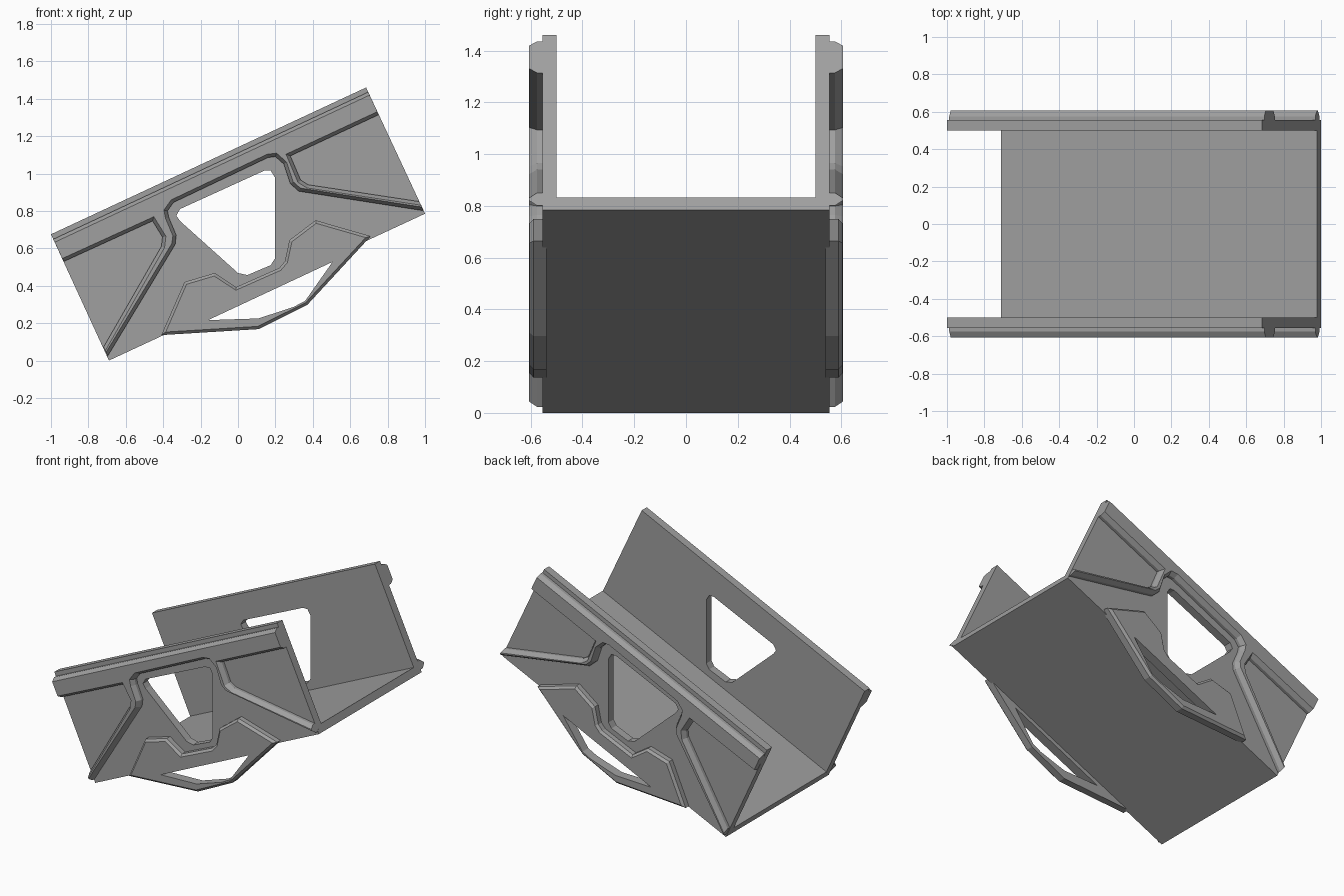
import bpy, bmesh
from mathutils import Vector

if "Cube" in bpy.data.objects:
    bpy.data.objects.remove(bpy.data.objects["Cube"])

grey = bpy.data.materials.new("mid grey")
grey.use_nodes = True
colour = (0.35, 0.35, 0.35, 1)
grey.diffuse_color = colour
grey.node_tree.nodes["Principled BSDF"].inputs["Base Color"].default_value = colour

# Corners of the tilted channel, seen from the side (x, z)
TOP_L, TOP_R = (-1, 0.675), (0.685, 1.46)
BOT_R, BOT_L = (1, 0.785), (-0.69, 0)


def inset(points, d):
    """Move every side of a closed outline inwards by d, with mitred corners."""
    pts = [Vector(p) for p in points]
    n = len(pts)
    area = sum(pts[i - 1].x * pts[i].y - pts[i].x * pts[i - 1].y for i in range(n))
    turn = 1 if area > 0 else -1
    result = []
    for i in range(n):
        a = (pts[i] - pts[i - 1]).normalized()
        b = (pts[(i + 1) % n] - pts[i]).normalized()
        na, nb = Vector((-a.y, a.x)) * turn, Vector((-b.y, b.x)) * turn
        result.append(pts[i] + (na + nb) * d / (1 + na.dot(nb)))
    return result


def slab(name, outline, y_in, y_out, hole=None, chamfer=0, depth=0, clip=False):
    """Extrude an outline along y, with optional hole, outer chamfer and end trim."""
    bm = bmesh.new()
    front, back = [], []
    for pts, c in ((outline, chamfer), (hole, 0)):
        if not pts:
            continue
        levels = [(pts, y_in), (pts, y_out)]
        if c:
            side = 1 if y_out > y_in else -1
            levels = [(pts, y_in), (pts, y_out - side * depth), (inset(pts, c), y_out)]
        rings = [[bm.verts.new((p[0], y, p[1])) for p in ring] for ring, y in levels]
        n = len(pts)
        for r0, r1 in zip(rings, rings[1:]):
            for i in range(n):
                j = (i + 1) % n
                bm.faces.new((r0[i], r0[j], r1[j], r1[i]))
        for ring, group in ((rings[0], back), (rings[-1], front)):
            group += [bm.edges.get((ring[i - 1], ring[i])) for i in range(n)]
    for group in (front, back):
        bmesh.ops.triangle_fill(bm, edges=group, use_beauty=True, normal=(0, 1, 0))
    if clip:
        along = Vector((TOP_R[0] - TOP_L[0], 0, TOP_R[1] - TOP_L[1])).normalized()
        for corner, normal in ((TOP_L, -along), (TOP_R, along)):
            bmesh.ops.bisect_plane(bm, geom=bm.verts[:] + bm.edges[:] + bm.faces[:],
                                   plane_co=(corner[0], 0, corner[1]),
                                   plane_no=normal, clear_outer=True)
            bmesh.ops.holes_fill(bm, edges=[e for e in bm.edges if e.is_boundary], sides=0)
    bmesh.ops.recalc_face_normals(bm, faces=bm.faces[:])
    mesh = bpy.data.meshes.new(name)
    bm.to_mesh(mesh)
    bm.free()
    mesh.materials.append(grey)
    obj = bpy.data.objects.new(name, mesh)
    bpy.context.collection.objects.link(obj)
    return obj


# Side wall and its rounded window
wall = [TOP_L, TOP_R, BOT_R, BOT_L]
window = [(-.31, .746), (-.33, .775), (-.31, .81), (.14, 1.015), (.175, 1.015),
          (.197, .98), (.197, .545), (.175, .51), (.05, .457), (0, .468)]

# Raised rail with two legs; ends overshoot and are trimmed flush
rib = [(-1.058, .616), (.768, 1.469), (.823, 1.347), (.28, 1.094), (.335, .965),
       (.375, .94), (1.03, .841), (1.03, .795), (.325, .905), (.28, .945),
       (.245, 1.05), (.2, 1.09), (.16, 1.085), (-.345, .845), (-.377, .8),
       (-.37, .765), (-.33, .67), (-.336, .62), (-.72, -.015), (-.75, .018),
       (-.41, .61), (-.404, .66), (-.457, .746), (-1.0, .498)]

# Lower guard plate with a slot under the floor
guard = [(-.41, .136), (-.286, .42), (-.125, .468), (-.01, .393), (.22, .495),
         (.25, .53), (.275, .644), (.415, .75), (.71, .665), (.37, .297), (.11, .168)]
slot = [(-.16, .216), (.505, .527), (.36, .32), (.3, .288), (.11, .225)]

for label, s in (("right", -1), ("left", 1)):
    slab(label + "_wall", wall, s * .5, s * .555, hole=window)
    slab(label + "_rail_and_legs", rib, s * .54, s * .606,
         chamfer=.018, depth=.03, clip=True)
    slab(label + "_guard_plate", guard, s * .54, s * .604,
         hole=slot, chamfer=.015, depth=.015)

# Floor between the walls
slab("floor", [BOT_L, BOT_R, (.979, .832), (-.711, .047)], -.545, .545)
